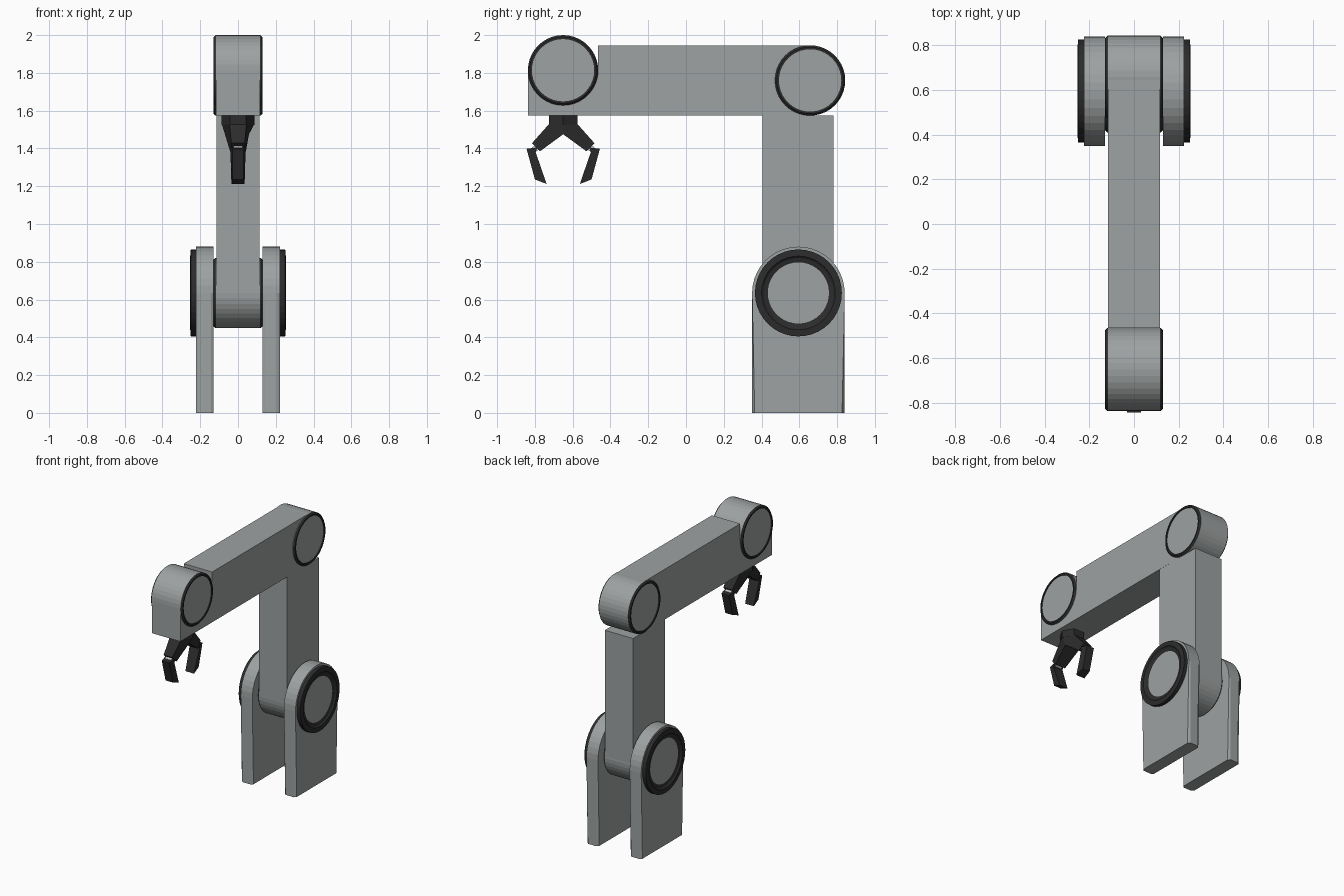
import bpy, bmesh, math

cube = bpy.data.objects.get("Cube")
if cube:
    bpy.data.objects.remove(cube, do_unlink=True)


def material(name, rgb):
    m = bpy.data.materials.new(name)
    m.use_nodes = True
    m.diffuse_color = (*rgb, 1)
    m.node_tree.nodes["Principled BSDF"].inputs["Base Color"].default_value = (*rgb, 1)
    return m


GREY = material("body grey", (0.34, 0.36, 0.36))
DARK = material("dark rubber", (0.025, 0.025, 0.025))
SILVER = material("knuckle silver", (0.55, 0.57, 0.57))
SEGMENTS = 40


def finish(bm, name, *mats):
    bmesh.ops.recalc_face_normals(bm, faces=bm.faces)
    mesh = bpy.data.meshes.new(name)
    bm.to_mesh(mesh)
    bm.free()
    for m in mats:
        mesh.materials.append(m)
    ob = bpy.data.objects.new(name, mesh)
    bpy.context.collection.objects.link(ob)
    return ob


def box(name, ylo, yhi, zlo, zhi, half):
    bm = bmesh.new()
    bmesh.ops.create_cube(bm, size=1)
    for v in bm.verts:
        v.co.x *= 2 * half
        v.co.y = (ylo + yhi) / 2 + v.co.y * (yhi - ylo)
        v.co.z = (zlo + zhi) / 2 + v.co.z * (zhi - zlo)
    return finish(bm, name, GREY)


def lathe(name, profile, y, z):
    """Turn (radius, x, material index of the next band) about a crosswise axis."""
    bm = bmesh.new()
    rings = []
    for r, x, _ in profile:
        angles = [math.tau * i / SEGMENTS for i in range(SEGMENTS)]
        rings.append([bm.verts.new((x, y + r * math.cos(a), z + r * math.sin(a))) for a in angles])
    for a, b, p in zip(rings, rings[1:], profile):
        for i in range(SEGMENTS):
            j = (i + 1) % SEGMENTS
            bm.faces.new((a[i], a[j], b[j], b[i])).material_index = p[2]
    bm.faces.new(rings[0])
    bm.faces.new(rings[-1])
    return finish(bm, name, GREY, DARK)


def prism(name, outline, mat, bevel=0):
    """Solid from (y, z, half width) points, mirrored across x = 0."""
    bm = bmesh.new()
    left = [bm.verts.new((w, y, z)) for y, z, w in outline]
    right = [bm.verts.new((-w, y, z)) for y, z, w in outline]
    n = len(outline)
    caps = [bm.faces.new(left), bm.faces.new(right[::-1])]
    for i in range(n):
        j = (i + 1) % n
        bm.faces.new((left[i], right[i], right[j], left[j]))
    if bevel:
        rims = list({e for f in caps for e in f.edges
                     if any(v.co.z > 0.001 for v in e.verts)})
        bmesh.ops.bevel(bm, geom=rims, offset=bevel, segments=1, affect='EDGES')
    return finish(bm, name, mat)


# Base: two upright plates with arched tops and round hub caps
BASE_Y, BASE_Z, PLATE_R = 0.595, 0.635, 0.245
arch = [(BASE_Y + PLATE_R * math.cos(math.pi * i / 20),
         BASE_Z + PLATE_R * math.sin(math.pi * i / 20), 0.047) for i in range(21)]
plate_outline = [(BASE_Y - PLATE_R, 0, 0.047), (BASE_Y + PLATE_R, 0, 0.047)] + arch
for side, s in (("left", 1), ("right", -1)):
    plate = prism("base_plate_" + side, plate_outline, GREY, bevel=0.014)
    plate.location.x = s * 0.176
    hub = [(0.23, 0.21, 1), (0.23, 0.25, 1), (0.195, 0.253, 1),
           (0.185, 0.244, 1), (0.162, 0.238, 0), (0.16, 0.238, 0)]
    lathe("base_hub_" + side, [(r, s * x, m) for r, x, m in hub], BASE_Y, BASE_Z)

# Joint drums: grey barrel, dark chamfered rims, slightly sunken grey caps
half = [(0.165, 0.122, 1), (0.165, 0.129, 1), (0.176, 0.129, 1), (0.186, 0.119, 0)]
rim = [(r, -x, m) for r, x, m in half]
drum = rim + [(r, x, 1) for r, x, _ in half[::-1]]
lathe("shoulder_joint", drum, BASE_Y, BASE_Z)
lathe("elbow_joint", drum, 0.657, 1.76)
lathe("wrist_joint", drum, -0.651, 1.814)

# Arm beams and wrist block
box("lower_arm", 0.406, 0.78, BASE_Z, 1.575, 0.115)
box("upper_arm", -0.466, 0.657, 1.575, 1.945, 0.1155)
box("wrist_block", -0.837, -0.465, 1.575, 1.814, 0.116)

# Gripper: hexagonal mount, two splayed arms, knuckles and fingers
WRIST_Y = -0.65
bm = bmesh.new()
bmesh.ops.create_cone(bm, cap_ends=True, segments=6, radius1=0.087, radius2=0.087, depth=0.055)
corner = max(bm.verts, key=lambda v: v.co.x)
spin = math.atan2(corner.co.y, corner.co.x)
for v in bm.verts:
    a = math.atan2(v.co.y, v.co.x) - spin
    v.co = (0.087 * math.cos(a), WRIST_Y + 0.087 * math.sin(a), 1.552 + v.co.z)
finish(bm, "gripper_mount", DARK)

arm = [(0, 1.527, 0.085), (0.077, 1.527, 0.045), (0.165, 1.428, 0.035),
       (0.123, 1.385, 0.042), (0, 1.475, 0.058)]
knuckle = [(0.135, 1.425, 0.025), (0.165, 1.405, 0.025),
           (0.160, 1.375, 0.025), (0.125, 1.395, 0.025)]
finger = [(0.138, 1.405, 0.04), (0.194, 1.398, 0.03), (0.150, 1.236, 0.03),
          (0.088, 1.212, 0.035), (0.146, 1.38, 0.04)]
for side, s in (("front", -1), ("back", 1)):
    for part, outline, mat in (("arm", arm, DARK), ("knuckle", knuckle, SILVER),
                               ("finger", finger, DARK)):
        prism(f"gripper_{part}_{side}",
              [(WRIST_Y + s * d, z, w) for d, z, w in outline], mat)
